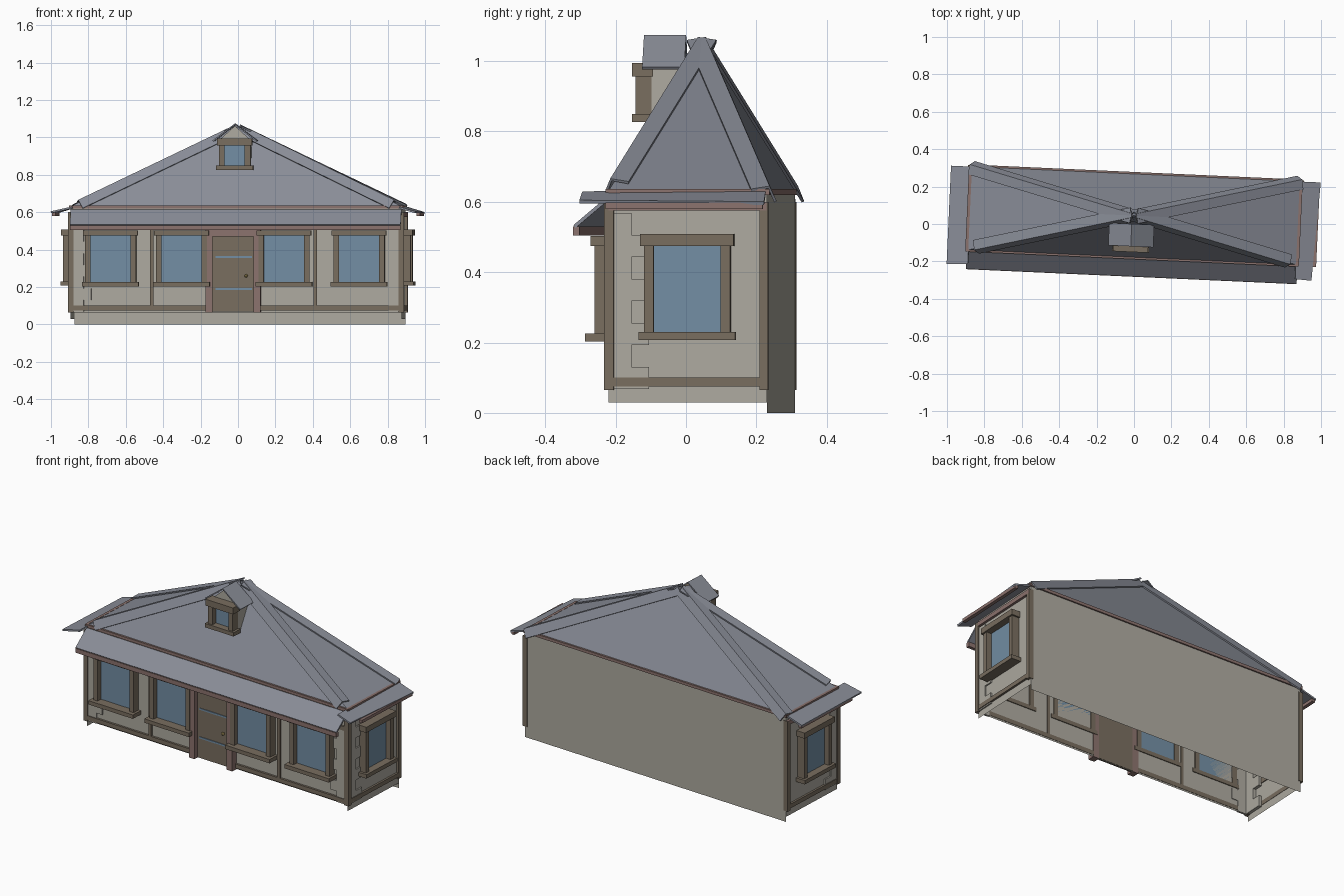
import bpy, bmesh
from math import radians
from mathutils import Matrix, Vector

if "Cube" in bpy.data.objects:
    bpy.data.objects.remove(bpy.data.objects["Cube"])

# Whole house is turned slightly about z
HOUSE = Matrix.Translation((0, 0.045, 0)) @ Matrix.Rotation(radians(-2.6), 4, 'Z')


def material(name, col):
    m = bpy.data.materials.new(name)
    m.diffuse_color = (*col, 1)
    m.use_nodes = True
    m.node_tree.nodes["Principled BSDF"].inputs["Base Color"].default_value = m.diffuse_color
    return m


WALL = material("plaster", (0.42, 0.40, 0.35))
ROOF = material("slate", (0.25, 0.265, 0.31))
WOOD = material("wood", (0.19, 0.155, 0.115))
RED = material("red_wood", (0.26, 0.17, 0.155))
GLASS = material("glass", (0.17, 0.27, 0.37))
BRASS = material("brass", (0.55, 0.42, 0.15))
I4 = Matrix.Identity(4)


def mesh(name, verts, faces, mat, place=I4, thick=0):
    me = bpy.data.meshes.new(name)
    me.from_pydata([tuple(v) for v in verts], [], faces)
    me.materials.append(mat)
    ob = bpy.data.objects.new(name, me)
    bpy.context.collection.objects.link(ob)
    ob.matrix_world = HOUSE @ place
    if thick:
        mod = ob.modifiers.new("thickness", 'SOLIDIFY')
        mod.thickness = thick
        mod.offset = 0
    return ob


def box(name, x, y, z, mat, place=I4):
    v = [(a, b, c) for a in x for b in y for c in z]
    f = [(0, 1, 3, 2), (4, 6, 7, 5), (0, 4, 5, 1), (2, 3, 7, 6), (0, 2, 6, 4), (1, 5, 7, 3)]
    return mesh(name, v, f, mat, place)


def window(name, w, z0, z1, place, sill=0.07, jamb=0.028, over=0.015, lint=0.028):
    """Framed window on the plane y = 0 facing -y; w is half the glass width."""
    o = w + jamb
    box(name + "_glass", (-w, w), (-0.015, 0.0), (z0, z1), GLASS, place)
    for s in (-1, 1):
        box(name + "_jamb", sorted((s * w, s * o)), (-0.045, 0.005), (z0, z1), WOOD, place)
    box(name + "_sill", (-o - over, o + over), (-sill, 0.005), (z0 - 0.023, z0), WOOD, place)
    box(name + "_lintel", (-o - 0.01, o + 0.01), (-0.055, 0.005), (z1, z1 + lint), WOOD, place)


X, Y, EAVE, TOP = 0.885, 0.225, 0.632, 1.07

# Walls: open shell, each side with its own lower edge
for name, a, b, z0 in (("front_wall", (-X, -Y), (X, -Y), 0.065), ("right_wall", (X, -Y), (X, Y), 0.03),
                       ("back_wall", (X, Y), (-X, Y), 0.0), ("left_wall", (-X, Y), (-X, -Y), 0.03)):
    mesh(name, [(*a, z0), (*b, z0), (*b, EAVE), (*a, EAVE)], [(0, 1, 2, 3)], WALL)

# Front timber frame
F = Matrix.Translation((0, -Y, 0))
box("front_rail_left", (-X, -0.16), (-0.012, 0.002), (0.075, 0.1), WOOD, F)
box("front_rail_right", (0.13, X), (-0.012, 0.002), (0.075, 0.1), WOOD, F)
for x in (-0.45, 0.425):
    box("front_stud", (x - 0.009, x + 0.009), (-0.012, 0.002), (0.1, 0.53), WOOD, F)
box("front_head_rail", (-X, X), (-0.012, 0.002), (0.505, 0.53), WOOD, F)
for x in (-0.67, -0.29, 0.258, 0.66):
    window("front_window", 0.108, 0.226, 0.475, F @ Matrix.Translation((x, 0, 0)))

# Door with posts, hinges and knob
box("door", (-0.125, 0.095), (-0.014, 0.002), (0.068, 0.47), WOOD, F)
for x0, x1 in ((-0.162, -0.125), (0.095, 0.132)):
    box("door_post", (x0, x1), (-0.04, 0.002), (0.065, 0.52), RED, F)
box("door_head", (-0.125, 0.095), (-0.032, 0.002), (0.47, 0.52), RED, F)
for z in (0.19, 0.36):
    box("door_strap", (-0.11, 0.085), (-0.018, -0.01), (z - 0.005, z + 0.005), GLASS, F)
bm = bmesh.new()
bmesh.ops.create_icosphere(bm, subdivisions=1, radius=0.01)
knob = mesh("door_knob", [], [], BRASS, F @ Matrix.Translation((0.055, -0.022, 0.26)))
bm.to_mesh(knob.data)
bm.free()

# Both ends: trim, quoins, window and side canopy
for s in (-1, 1):
    side = Matrix.Translation((s * X, 0, 0)) @ Matrix.Rotation(radians(90 * s), 4, 'Z')
    box("side_rail", (-Y, Y), (-0.012, 0.002), (0.075, 0.1), WOOD, side)
    box("side_head_rail", (-Y, Y), (-0.014, 0.002), (0.575, 0.6), RED, side)
    for y in (-Y, Y):
        lo, hi = (y - 0.012, y + 0.015) if y < 0 else (y - 0.02, y + 0.004)
        box("corner_post", sorted((s * (X - 0.015), s * (X + 0.014))), (lo, hi), (0.065, 0.6), WOOD)
    window("side_window", 0.095, 0.23, 0.475, side, sill=0.06, lint=0.033)
    # alternating corner stones wrapping front and side
    for i in range(8):
        z = 0.068 + i * 0.0625
        long = i % 2 == 0
        n = 0.115 if long else 0.065
        box("quoin", sorted((s * (X - 0.018), s * (X + 0.008))), (-Y - 0.01, -Y + n), (z, z + 0.0625), WALL)
        if z < 0.5:
            box("quoin_front", sorted((s * (X - (0.07 if long else 0.11)), s * (X + 0.008))),
                (-Y - 0.008, -Y + 0.004), (z, z + 0.0625), WALL)
    # canopy over the end window
    tip = 0.988 if s < 0 else 0.962
    mesh("side_canopy", [(s * (X - 0.01), -0.30, 0.625), (s * (X - 0.01), 0.222, 0.63),
                         (s * 0.988, 0.222, 0.596), (s * tip, -0.305, 0.6)], [(0, 1, 2, 3)], ROOF, thick=0.01)
    box("side_canopy_board", sorted((s * 0.965, s * 0.985)), (-0.23, 0.218), (0.58, 0.598), RED)

# Front canopy
mesh("front_canopy", [(-X, -Y, 0.612), (X, -Y, 0.612), (X, -0.322, 0.53), (-X, -0.322, 0.53)],
     [(0, 1, 2, 3)], ROOF, thick=0.01)
box("front_canopy_board", (-X, X), (-0.327, -0.308), (0.504, 0.53), RED)

# Eave boards
for s in (-1, 1):
    box("long_eave_board", (-X - 0.006, X + 0.006), sorted((s * (Y - 0.008), s * (Y + 0.008))), (0.62, 0.637), RED)
    box("short_eave_board", sorted((s * (X - 0.008), s * (X + 0.008))), (-Y, Y), (0.62, 0.637), RED)

# Pyramid roof
apex = Vector((0, 0, TOP - 0.01))
corners = [Vector((a, b, EAVE)) for a, b in ((-X, -Y), (X, -Y), (X, Y), (-X, Y))]
mesh("main_roof", corners + [apex], [(i, (i + 1) % 4, 4) for i in range(4)], ROOF)

# Folded strips capping the hips
for i, c in enumerate(corners):
    d = (apex - c).normalized()
    foot = c + d * (0.05 if i < 2 else 0.0)
    wings, normals = [], []
    for j in ((i + 1) % 4, (i - 1) % 4):
        e = corners[j] - c
        n = d.cross(e).normalized()
        n *= 1 if n.z > 0 else -1
        wings.append((e - d * e.dot(d)).normalized() * 0.045)
        normals.append(n)
    lift = (normals[0] + normals[1]).normalized() * 0.012
    v = []
    for p in (foot, apex - d * 0.01):
        v += [p + wings[0] + normals[0] * 0.006, p + lift, p + wings[1] + normals[1] * 0.006]
    mesh("hip_strip", v, [(0, 1, 4, 3), (1, 2, 5, 4)], ROOF, thick=0.008)

# Dormer: body with gable, window and small pitched roof
D = Matrix.Translation((-0.01, -0.14, 0))
b, p, back = 0.085, 1.062, 0.13
mesh("dormer_body", [(-b, 0, 0.83), (b, 0, 0.83), (b, 0, 0.985), (0, 0, p), (-b, 0, 0.985),
                     (-b, back, 0.83), (b, back, 0.83), (b, back, 0.985), (0, back, p), (-b, back, 0.985)],
     [(0, 1, 2, 3, 4), (1, 6, 7, 2), (5, 0, 4, 9)], WALL, D)
window("dormer_window", 0.054, 0.85, 0.957, D, sill=0.055, jamb=0.03, over=0.014, lint=0.038)
e, y0, y1 = 0.118, -0.025, 0.095
mesh("dormer_roof", [(-e, y0, 0.98), (0, y0, 1.07), (e, y0, 0.98), (-e, y1, 0.98), (0, y1, 1.07), (e, y1, 0.98)],
     [(0, 1, 4, 3), (1, 2, 5, 4)], ROOF, D, thick=0.008)
